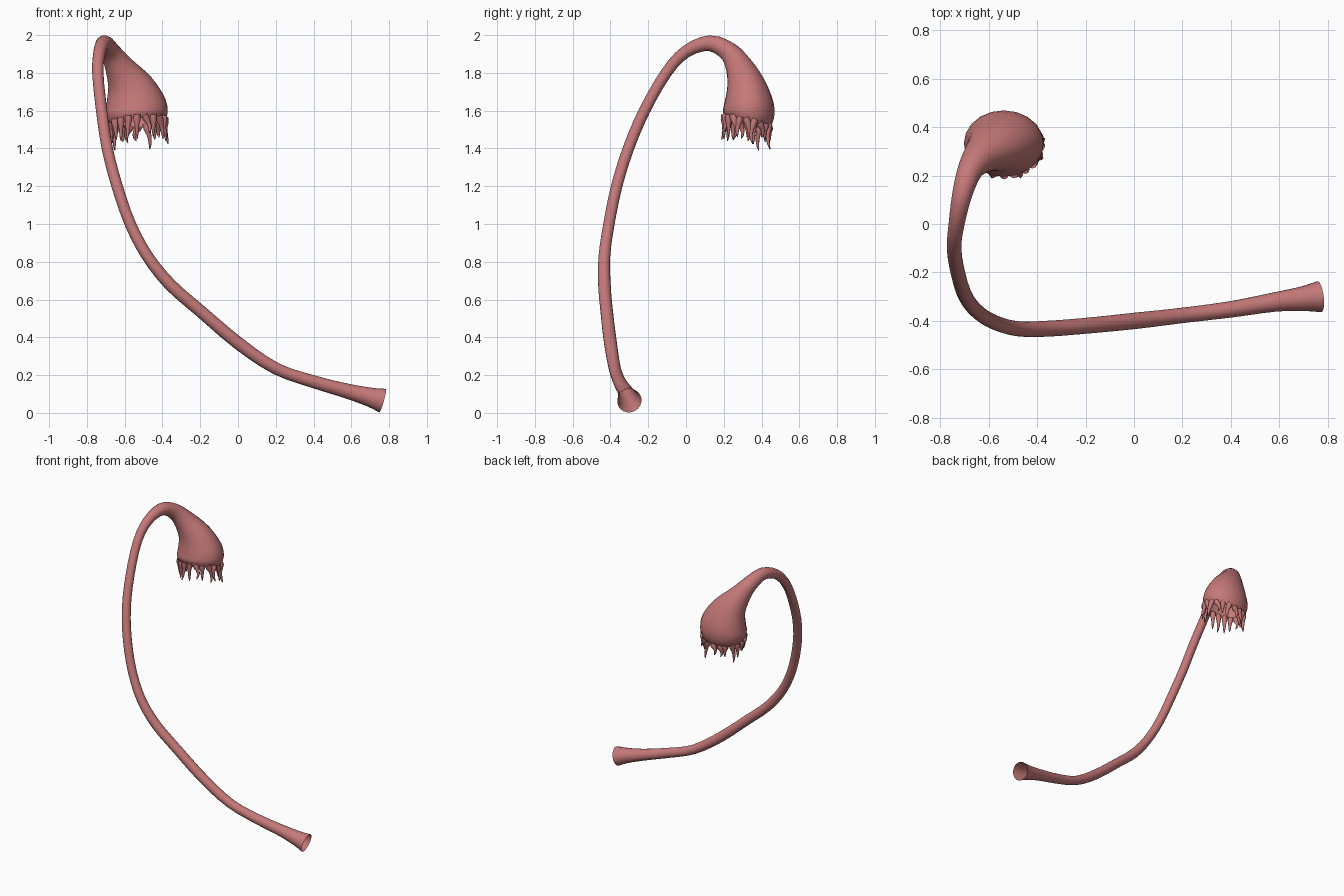
import bpy, bmesh, math, random
from mathutils import Vector

if "Cube" in bpy.data.objects:
    bpy.data.objects.remove(bpy.data.objects["Cube"])

random.seed(4)
SIDES = 20

mat = bpy.data.materials.new("tissue_pink")
mat.diffuse_color = (0.56, 0.19, 0.19, 1)
mat.use_nodes = True
mat.node_tree.nodes["Principled BSDF"].inputs["Base Color"].default_value = mat.diffuse_color

# Centre line: x, y, z, radius, widening along x
PATH = [
    (0.765, -0.30, 0.065, 0.065, 1), (0.70, -0.308, 0.083, 0.052, 1),
    (0.58, -0.322, 0.115, 0.040, 1), (0.40, -0.352, 0.165, 0.034, 1),
    (0.20, -0.377, 0.235, 0.032, 1), (0.00, -0.400, 0.370, 0.034, 1),
    (-0.20, -0.420, 0.540, 0.033, 1), (-0.36, -0.432, 0.680, 0.033, 1),
    (-0.48, -0.432, 0.830, 0.031, 1), (-0.57, -0.408, 1.00, 0.030, 1),
    (-0.64, -0.367, 1.20, 0.030, 1), (-0.692, -0.305, 1.40, 0.030, 1),
    (-0.722, -0.220, 1.60, 0.030, 1), (-0.742, -0.105, 1.80, 0.030, 1),
    (-0.732, 0.00, 1.913, 0.033, 1), (-0.708, 0.125, 1.957, 0.042, 1),
    (-0.675, 0.225, 1.912, 0.053, 1), (-0.630, 0.280, 1.835, 0.072, 1.08),
    (-0.573, 0.318, 1.735, 0.103, 1.22), (-0.542, 0.332, 1.635, 0.132, 1.22),
    (-0.536, 0.330, 1.575, 0.136, 1.20), (-0.532, 0.322, 1.535, 0.122, 1.20),
]


def catmull(points, steps):
    """Smooth interpolation of points of any dimension."""
    p = [Vector(q) for q in points]
    p = [2 * p[0] - p[1]] + p + [2 * p[-1] - p[-2]]
    out = []
    for i in range(1, len(p) - 2):
        a, b, c, d = p[i - 1:i + 3]
        for s in range(steps):
            t = s / steps
            out.append(0.5 * (2 * b + (c - a) * t + (2 * a - 5 * b + 4 * c - d) * t * t
                              + (3 * b - a - 3 * c + d) * t ** 3))
    return out + [p[-2]]


def sweep(bm, samples, sides, close_tip=False):
    """Skin rings along samples of (x, y, z, radius, x widening)."""
    pos = [Vector(s[:3]) for s in samples]
    n, normal, rings, coords = len(pos), None, [], []
    for i, s in enumerate(samples):
        tan = (pos[min(i + 1, n - 1)] - pos[max(i - 1, 0)]).normalized()
        if normal is None:
            normal = tan.orthogonal()
        normal = (normal - tan * normal.dot(tan)).normalized()
        side = tan.cross(normal)
        ring = []
        for k in range(sides):
            a = math.tau * k / sides
            off = (normal * math.cos(a) + side * math.sin(a)) * s[3]
            off.x *= s[4]
            ring.append(pos[i] + off)
        coords.append(ring)
        rings.append([bm.verts.new(c) for c in ring])
    for r, q in zip(rings, rings[1:]):
        for k in range(sides):
            j = (k + 1) % sides
            bm.faces.new((r[k], r[j], q[j], q[k]))
    if close_tip:
        bm.faces.new(rings[-1])
    return coords


def finish(bm, name):
    bmesh.ops.recalc_face_normals(bm, faces=bm.faces)
    me = bpy.data.meshes.new(name)
    bm.to_mesh(me)
    bm.free()
    me.materials.append(mat)
    me.polygons.foreach_set("use_smooth", [True] * len(me.polygons))
    ob = bpy.data.objects.new(name, me)
    bpy.context.collection.objects.link(ob)
    return ob


# Curved tube with flared open foot and bell-shaped open head
samples = [list(v) for v in catmull([q[:3] for q in PATH], 3)]
# radius and widening are interpolated the same way
extra = catmull([(q[3], q[4], 0) for q in PATH], 3)
samples = [s + [e[0], e[1]] for s, e in zip(samples, extra)]
bm = bmesh.new()
rim = sweep(bm, samples, SIDES)[-1]
finish(bm, "curved_tube")

# Fringe of tapering, wavy fingers hanging from the bell rim
centre = sum(rim, Vector()) / SIDES
down = Vector((0.03, -0.02, -1))
bm = bmesh.new()
for k, base in enumerate(rim):
    out = (base - centre).normalized()
    around = down.cross(out)
    length = random.uniform(0.06, 0.12)
    sway = random.uniform(-0.025, 0.025)
    lean = random.uniform(-0.01, 0.025)
    pts = []
    for t, r in ((-0.15, 0.018), (0.1, 0.019), (0.3, 0.013), (0.55, 0.010), (0.8, 0.007), (1, 0.002)):
        p = base + down * (length * t) + out * (lean * t * t) \
            + around * (sway * math.sin(t * 2.6))
        pts.append((*p, r, 1))
    sweep(bm, pts, 8, close_tip=True)
finish(bm, "fringe_fingers")
